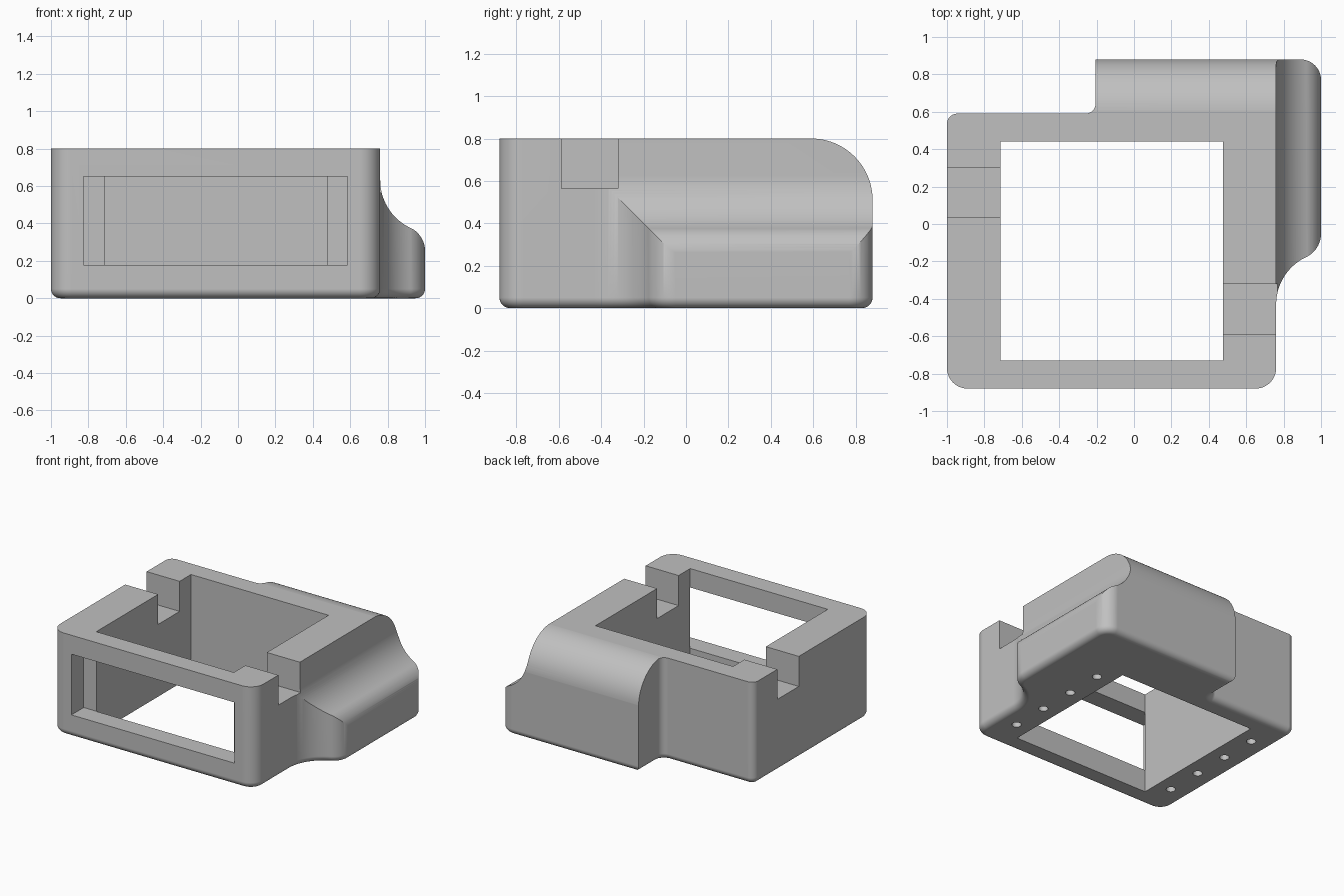
import bpy, bmesh, math
from mathutils import Vector

if "Cube" in bpy.data.objects:
    bpy.data.objects.remove(bpy.data.objects["Cube"])


def arc(cx, cy, r, a0, a1, n=12):
    return [(cx + r * math.cos(math.radians(a0 + (a1 - a0) * i / n)),
             cy + r * math.sin(math.radians(a0 + (a1 - a0) * i / n))) for i in range(n + 1)]


def loft(name, rings):
    """Closed solid through rings of 3D points."""
    bm = bmesh.new()
    loops = [[bm.verts.new(p) for p in ring] for ring in rings]
    n = len(loops[0])
    for a, b in zip(loops, loops[1:]):
        for i in range(n):
            j = (i + 1) % n
            bm.faces.new((a[i], a[j], b[j], b[i]))
    bm.faces.new(loops[0][::-1])
    bm.faces.new(loops[-1])
    bmesh.ops.recalc_face_normals(bm, faces=bm.faces)
    mesh = bpy.data.meshes.new(name)
    bm.to_mesh(mesh)
    bm.free()
    obj = bpy.data.objects.new(name, mesh)
    bpy.context.collection.objects.link(obj)
    return obj


def box(name, x0, x1, y0, y1, z0, z1):
    pts = [(x0, y0), (x1, y0), (x1, y1), (x0, y1)]
    return loft(name, [[(x, y, z) for x, y in pts] for z in (z0, z1)])


def inset(pts, d):
    """Offset a counter-clockwise outline inward."""
    out = []
    for i, p in enumerate(pts):
        p = Vector(p)
        e1 = (p - Vector(pts[i - 1])).normalized()
        e2 = (Vector(pts[(i + 1) % len(pts)]) - p).normalized()
        n1, n2 = Vector((-e1.y, e1.x)), Vector((-e2.y, e2.x))
        out.append(p + (n1 + n2) * (d / (1 + n1.dot(n2))))
    return out


def cut(target, cutter):
    mod = target.modifiers.new("cut", 'BOOLEAN')
    mod.operation = 'DIFFERENCE'
    mod.solver = 'EXACT'
    mod.object = cutter
    bpy.context.view_layer.objects.active = target
    bpy.ops.object.modifier_apply(modifier=mod.name)
    bpy.data.objects.remove(cutter)


# Side bulge outline: concave sweep flowing into a convex shoulder
flare = arc(1.04, -0.43, 0.28, 180, 115.3, 20) + arc(0.86, -0.051, 0.14, -64.7, 0, 14)[1:]

# Housing footprint, counter-clockwise
outline = (arc(-0.89, -0.77, 0.11, 180, 270) + arc(0.65, -0.77, 0.11, 270, 360)
           + flare + arc(0.89, 0.77, 0.11, 0, 90) + [(-0.205, 0.88)]
           + arc(-0.26, 0.645, 0.055, 0, -90, 8) + arc(-0.945, 0.535, 0.055, 90, 180, 8))

# Housing body with a rounded bottom edge
R = 0.05
rings = []
for k in range(9):
    a = math.radians(90 * k / 8)
    ring = inset(outline, R * (1 - math.sin(a)))
    rings.append([(p[0], p[1], R * (1 - math.cos(a))) for p in ring])
rings.append([(x, y, 0.8) for x, y in outline])
housing = loft("housing", rings)

# Same flare on the top of the side bulge
prof = ([(1.2, 0.95), (0.7605, 0.95)] + [(x + 0.0005, 0.2 - y) for x, y in flare]
        + [(1.2, 0.251)])
cut(housing, loft("flare_cutter", [[(x, y, z) for x, z in prof] for y in (-1.2, 1.2)]))

# Rounded top edge of the rear bump
prof = arc(0.59, 0.51, 0.2905, 0, 90, 24) + [(0.59, 0.95), (1.1, 0.95), (1.1, 0.51)]
cut(housing, loft("rear_round_cutter", [[(x, y, z) for y, z in prof] for x in (-0.24, 1.3)]))

# Through cavity and front window
cut(housing, box("cavity_cutter", -0.715, 0.475, -0.73, 0.44, -0.2, 1.0))
cut(housing, box("window_cutter", -0.825, 0.585, -1.0, -0.728, 0.177, 0.652))

# Notches in the side walls
cut(housing, box("left_notch_cutter", -1.2, -0.6, 0.035, 0.30, 0.565, 1.0))
cut(housing, box("right_notch_cutter", 0.4, 1.2, -0.587, -0.322, 0.565, 1.0))

# Screw holes under both side walls
for x in (-0.835, 0.6):
    for i in range(4):
        pts = arc(x, -0.587 + 0.297 * i, 0.034, 0, 345, 23)
        cut(housing, loft("hole_cutter", [[(px, py, z) for px, py in pts] for z in (-0.1, 0.22)]))

# Colour and shading
grey = bpy.data.materials.new("plain grey")
grey.diffuse_color = (0.53, 0.53, 0.53, 1)
grey.use_nodes = True
grey.node_tree.nodes["Principled BSDF"].inputs["Base Color"].default_value = grey.diffuse_color
housing.data.materials.clear()
housing.data.materials.append(grey)
for f in housing.data.polygons:
    f.material_index = 0
bpy.ops.object.select_all(action='DESELECT')
housing.select_set(True)
bpy.context.view_layer.objects.active = housing
bpy.ops.object.shade_smooth_by_angle(angle=math.radians(30))
weighted = housing.modifiers.new("weighted_normals", 'WEIGHTED_NORMAL')
weighted.keep_sharp = True
